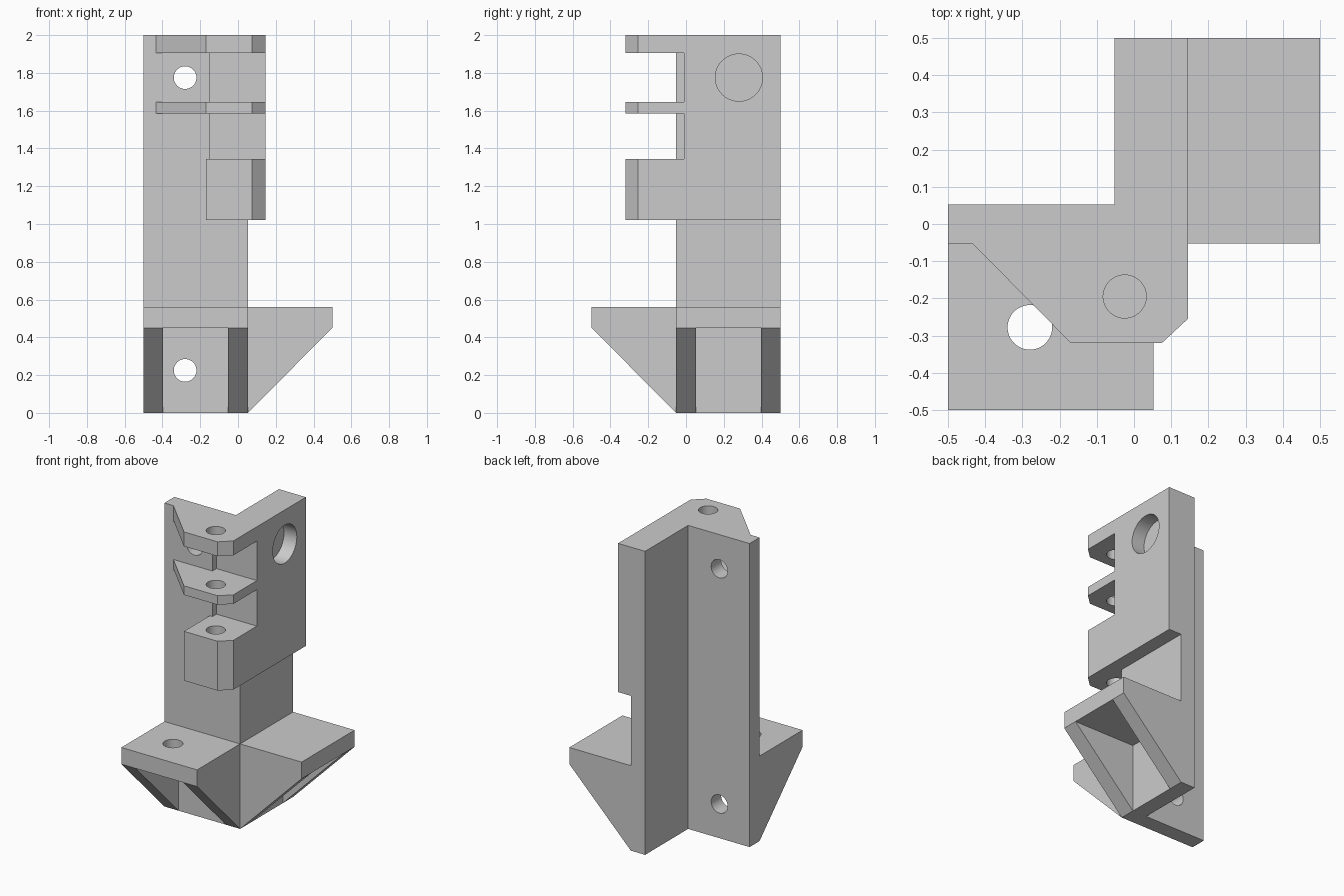
import bpy
import bmesh
from mathutils import Matrix, Vector

default = bpy.data.objects.get("Cube")
if default:
    bpy.data.objects.remove(default, do_unlink=True)

grey = bpy.data.materials.new("light grey")
grey.use_nodes = True
colour = (0.6, 0.6, 0.6, 1)
grey.diffuse_color = colour
grey.node_tree.nodes["Principled BSDF"].inputs["Base Color"].default_value = colour

T = 0.052    # half wall thickness
E = 0.5      # outer extent
OUT = 0.145  # outer face of the thick upper wall
# Mirror across the bracket's diagonal: (x, y) -> (-y, -x)
SWAP = Matrix(((0, -1, 0, 0), (-1, 0, 0, 0), (0, 0, 1, 0), (0, 0, 0, 1)))


def finish(bm, name, swap=False):
    if swap:
        bm.transform(SWAP)
    bmesh.ops.recalc_face_normals(bm, faces=bm.faces)
    mesh = bpy.data.meshes.new(name)
    bm.to_mesh(mesh)
    bm.free()
    mesh.materials.append(grey)
    obj = bpy.data.objects.new(name, mesh)
    bpy.context.collection.objects.link(obj)
    return obj


def prism(name, points, offset, swap=False):
    """Extrude a closed outline of 3D points along an offset."""
    bm = bmesh.new()
    face = bm.faces.new([bm.verts.new(p) for p in points])
    ext = bmesh.ops.extrude_face_region(bm, geom=[face])
    moved = [v for v in ext["geom"] if isinstance(v, bmesh.types.BMVert)]
    bmesh.ops.translate(bm, verts=moved, vec=offset)
    return finish(bm, name, swap)


def plan(name, outline, z0, z1, swap=False):
    return prism(name, [(x, y, z0) for x, y in outline], (0, 0, z1 - z0), swap)


def box(name, x0, x1, y0, y1, z0, z1, swap=False):
    return plan(name, [(x0, y0), (x1, y0), (x1, y1), (x0, y1)], z0, z1, swap)


def rod(name, centre, axis, radius, depth, swap=False):
    bm = bmesh.new()
    turn = Vector((0, 0, 1)).rotation_difference(Vector(axis)).to_matrix().to_4x4()
    bmesh.ops.create_cone(bm, cap_ends=True, segments=48, radius1=radius,
                          radius2=radius, depth=depth,
                          matrix=Matrix.Translation(centre) @ turn)
    return finish(bm, name, swap)


def combine(base, other, operation):
    mod = base.modifiers.new(operation, 'BOOLEAN')
    mod.operation = operation
    mod.solver = 'EXACT'
    mod.object = other
    bpy.context.view_layer.objects.active = base
    bpy.ops.object.modifier_apply(modifier=mod.name)
    bpy.data.objects.remove(other, do_unlink=True)


# Full-height angle column
bracket = plan("corner_bracket", [(-E, -T), (T, -T), (T, E), (-T, E), (-T, T), (-E, T)], 0, 2)

# Thick upper wall, with recesses between the hinge lugs
combine(bracket, box("upper_wall", 0, OUT, -T, E, 1.02, 2), 'UNION')
for z0, z1 in ((1.345, 1.585), (1.645, 1.905)):
    combine(bracket, box("recess", -0.15, 0.3, -0.4, -0.01, z0, z1), 'DIFFERENCE')

# Hinge lugs: a solid lower block and two braced plates
nose = [(-0.17, -0.32), (0.075, -0.32), (OUT, -0.255), (OUT, 0.02)]
block = [(-0.17, 0.02)] + nose
lug = [(-0.435, 0.02), (-0.435, -T)] + nose
for name, outline, z0, z1 in (("lower_block", block, 1.02, 1.345),
                              ("middle_lug", lug, 1.585, 1.645),
                              ("top_lug", lug, 1.905, 2)):
    combine(bracket, plan(name, outline, z0, z1), 'UNION')

# Foot shelves with a triangular gusset at each end
for swap in (False, True):
    combine(bracket, box("shelf", -E, T, -E, 0, 0.45, 0.56, swap), 'UNION')
    side = [(0, 0), (-T, 0), (-E, 0.45), (-E, 0.56), (0, 0.56)]
    for x in (-E, -T):
        combine(bracket, prism("gusset", [(x, y, z) for y, z in side],
                               (2 * T, 0, 0), swap), 'UNION')

# Screw holes through both walls and both shelves
for swap in (False, True):
    for z in (0.225, 1.775):
        combine(bracket, rod("wall_hole", (-0.28, 0, z), (0, 1, 0), 0.06, 0.6, swap), 'DIFFERENCE')
    combine(bracket, rod("shelf_hole", (-0.28, -0.278, 0.5), (0, 0, 1), 0.06, 0.3, swap), 'DIFFERENCE')

# Counterbore in the thick wall and the hinge pin hole
combine(bracket, rod("counterbore", (T + 0.1, 0.28, 1.775), (1, 0, 0), 0.125, 0.2), 'DIFFERENCE')
combine(bracket, rod("pin_hole", (-0.025, -0.195, 1.55), (0, 0, 1), 0.058, 1.2), 'DIFFERENCE')

# Smooth hole walls, sharp edges
bpy.ops.object.select_all(action='DESELECT')
bracket.select_set(True)
bpy.context.view_layer.objects.active = bracket
bpy.ops.object.shade_smooth_by_angle()
